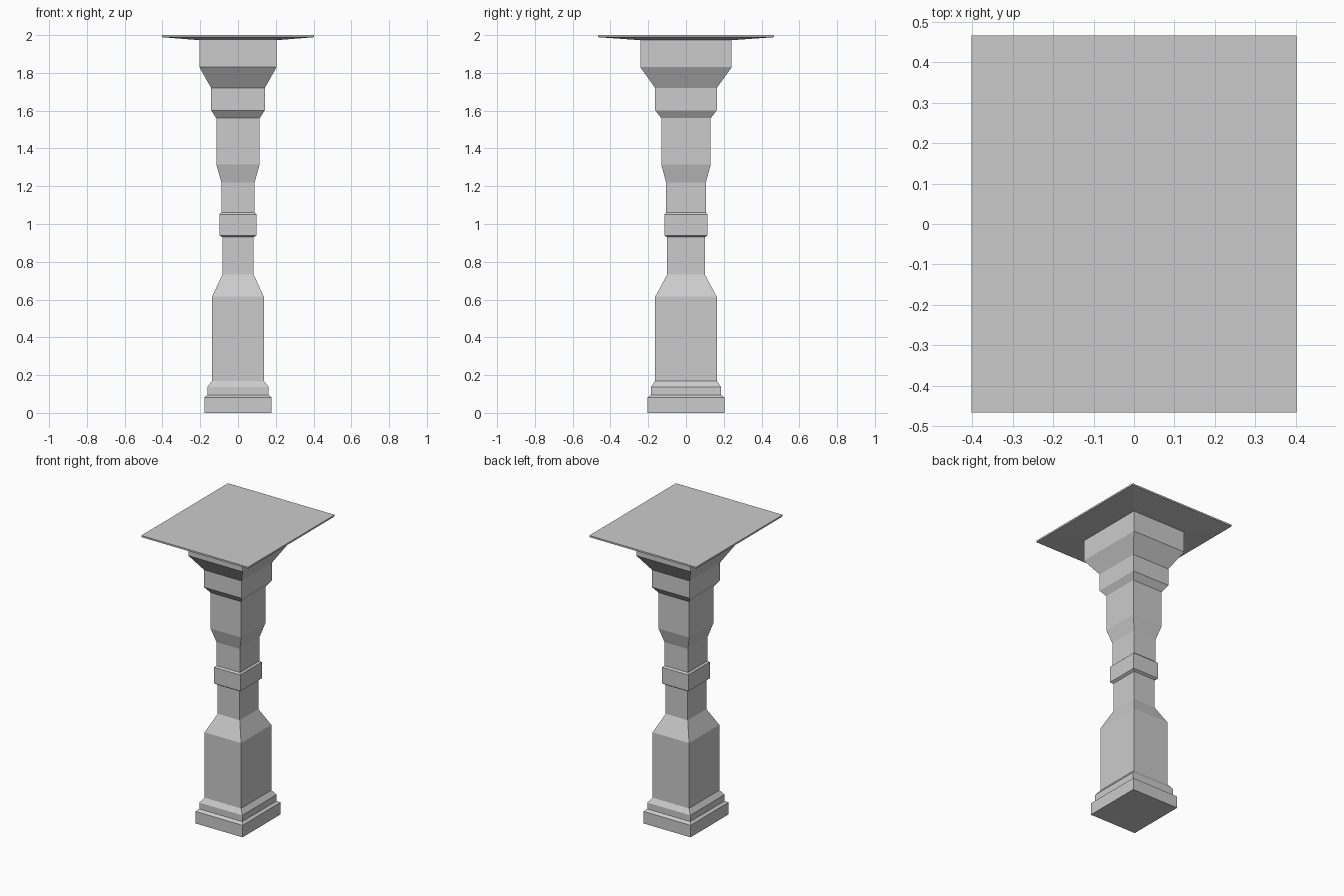
import bpy, bmesh

if "Cube" in bpy.data.objects:
    bpy.data.objects.remove(bpy.data.objects["Cube"])

def loft(name, rings, cap_bottom=False, cap_top=False):
    """Skin a stack of rectangles given as (half_x, half_y, z)."""
    bm = bmesh.new()
    loops = [[bm.verts.new((sx * hx, sy * hy, z))
              for sx, sy in ((-1, -1), (1, -1), (1, 1), (-1, 1))]
             for hx, hy, z in rings]
    for a, b in zip(loops, loops[1:]):
        for i in range(4):
            j = (i + 1) % 4
            bm.faces.new((a[i], a[j], b[j], b[i]))
    if cap_bottom:
        bm.faces.new(loops[0][::-1])
    if cap_top:
        bm.faces.new(loops[-1])
    mesh = bpy.data.meshes.new(name)
    bm.to_mesh(mesh)
    bm.free()
    obj = bpy.data.objects.new(name, mesh)
    bpy.context.collection.objects.link(obj)
    return obj

# Rectangles where neighbouring parts meet
pedestal_foot = (0.137, 0.163, 0.17)
neck_low = (0.083, 0.100, 0.93)
neck_high = (0.088, 0.105, 1.06)
capital_foot = (0.115, 0.131, 1.56)
slab_foot = (0.204, 0.242, 1.973)

# Stepped plinth
loft("plinth", [(0.178, 0.205, 0), (0.178, 0.205, 0.082),
                (0.162, 0.185, 0.095), (0.162, 0.185, 0.138),
                pedestal_foot], cap_bottom=True)

# Broad lower shaft tapering to the neck
loft("lower_shaft", [pedestal_foot, (0.137, 0.163, 0.615),
                     (0.083, 0.100, 0.732), neck_low])

# Band around the waist
loft("waist_band", [neck_low, (0.099, 0.115, 0.94),
                    (0.099, 0.115, 1.05), neck_high])

# Upper shaft flaring outward
loft("upper_shaft", [neck_high, (0.088, 0.105, 1.22),
                     (0.115, 0.131, 1.315), capital_foot])

# Two-stage capital
loft("capital", [capital_foot, (0.142, 0.163, 1.602), (0.142, 0.163, 1.72),
                 (0.204, 0.242, 1.83), slab_foot])

# Thin top slab with a sloping underside
loft("top_slab", [slab_foot, (0.402, 0.466, 1.989), (0.402, 0.466, 2.0)],
     cap_top=True)
